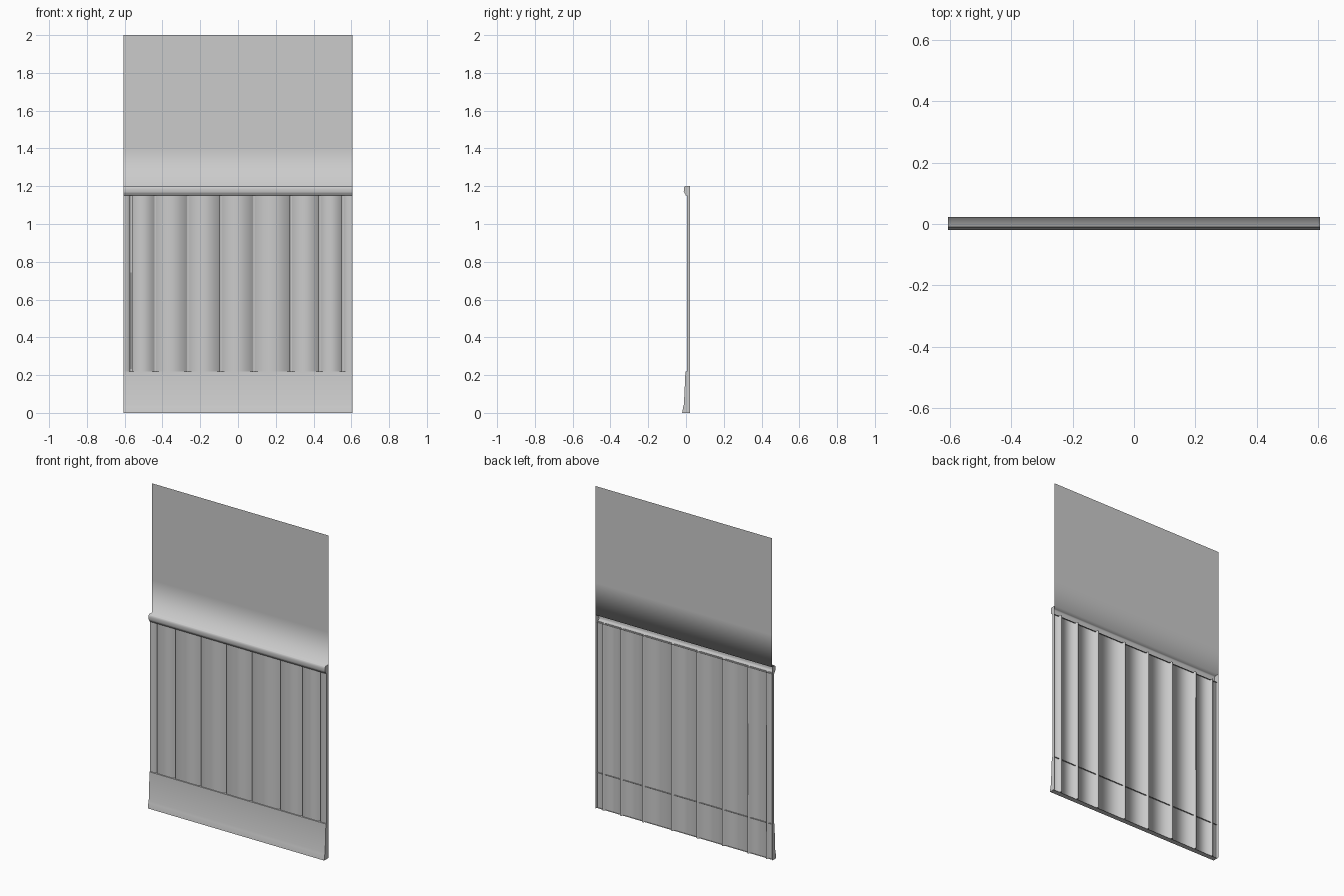
import bpy, bmesh

if "Cube" in bpy.data.objects:
    bpy.data.objects.remove(bpy.data.objects["Cube"])

HALF = 0.605      # half width of the panel
BACK = 0.022      # rear plane
FRONT = 0.004     # face of the planks


def finish(name, bm, smooth_angle=None):
    me = bpy.data.meshes.new(name)
    bm.to_mesh(me)
    bm.free()
    ob = bpy.data.objects.new(name, me)
    bpy.context.collection.objects.link(ob)
    if smooth_angle is not None:
        bpy.context.view_layer.objects.active = ob
        ob.select_set(True)
        bpy.ops.object.shade_smooth_by_angle(angle=smooth_angle)
        ob.select_set(False)
    return ob


def sweep_x(name, profile, cap=None, smooth_angle=0.6):
    """Run a (y, z) profile along the width; cap = profile slice closing the ends."""
    bm = bmesh.new()
    left = [bm.verts.new((-HALF, y, z)) for y, z in profile]
    right = [bm.verts.new((HALF, y, z)) for y, z in profile]
    for i in range(len(profile) - 1):
        bm.faces.new((left[i], left[i + 1], right[i + 1], right[i]))
    if cap:
        bm.faces.new(left[cap][::-1])
        bm.faces.new(right[cap])
    return finish(name, bm, smooth_angle)


# Plain upper wall flowing into the rounded cap rail
sweep_x("upper_wall_and_rail", [
    (BACK, 2.0), (BACK, 1.4), (BACK, 1.2),
    (-0.006, 1.2), (-0.011, 1.195), (-0.012, 1.185), (-0.012, 1.17),
    (-0.009, 1.162), (-0.003, 1.157), (-0.002, 1.152), (0.012, 1.152),
], smooth_angle=1.7)

# Rail end caps
for side, x in (("left", -HALF), ("right", HALF)):
    bm = bmesh.new()
    pts = [(BACK, 1.2), (-0.006, 1.2), (-0.011, 1.195), (-0.012, 1.17),
           (-0.003, 1.157), (-0.002, 1.152), (BACK, 1.152)]
    if x < 0:
        pts.reverse()
    bm.faces.new([bm.verts.new((x, y, z)) for y, z in reversed(pts)])
    finish("rail_end_" + side, bm)

# Plank sheet: flat fronts with recessed grooves, open at the back
grooves = [(-0.572, -0.560), (-0.447, -0.432), (-0.274, -0.258), (-0.099, -0.083),
           (0.075, 0.092), (0.274, 0.290), (0.425, 0.441), (0.547, 0.563)]
line = [(-HALF, BACK), (-HALF, FRONT)]
for a, b in grooves:
    line += [(a, FRONT), (a + 0.003, BACK - 0.002), (b - 0.003, BACK - 0.002), (b, FRONT)]
line += [(HALF, FRONT), (HALF, BACK)]
bm = bmesh.new()
low = [bm.verts.new((x, y, 0.0)) for x, y in line]
high = [bm.verts.new((x, y, 1.157)) for x, y in line]
for i in range(len(line) - 1):
    bm.faces.new((low[i], low[i + 1], high[i + 1], high[i]))
finish("planks", bm, 1.5)

# Sloped baseboard with a flared foot
sweep_x("baseboard", [
    (0.012, 0.22), (-0.003, 0.22), (-0.011, 0.045), (-0.015, 0.033),
    (-0.02, 0.0), (0.012, 0.0),
], cap=slice(0, 6))
